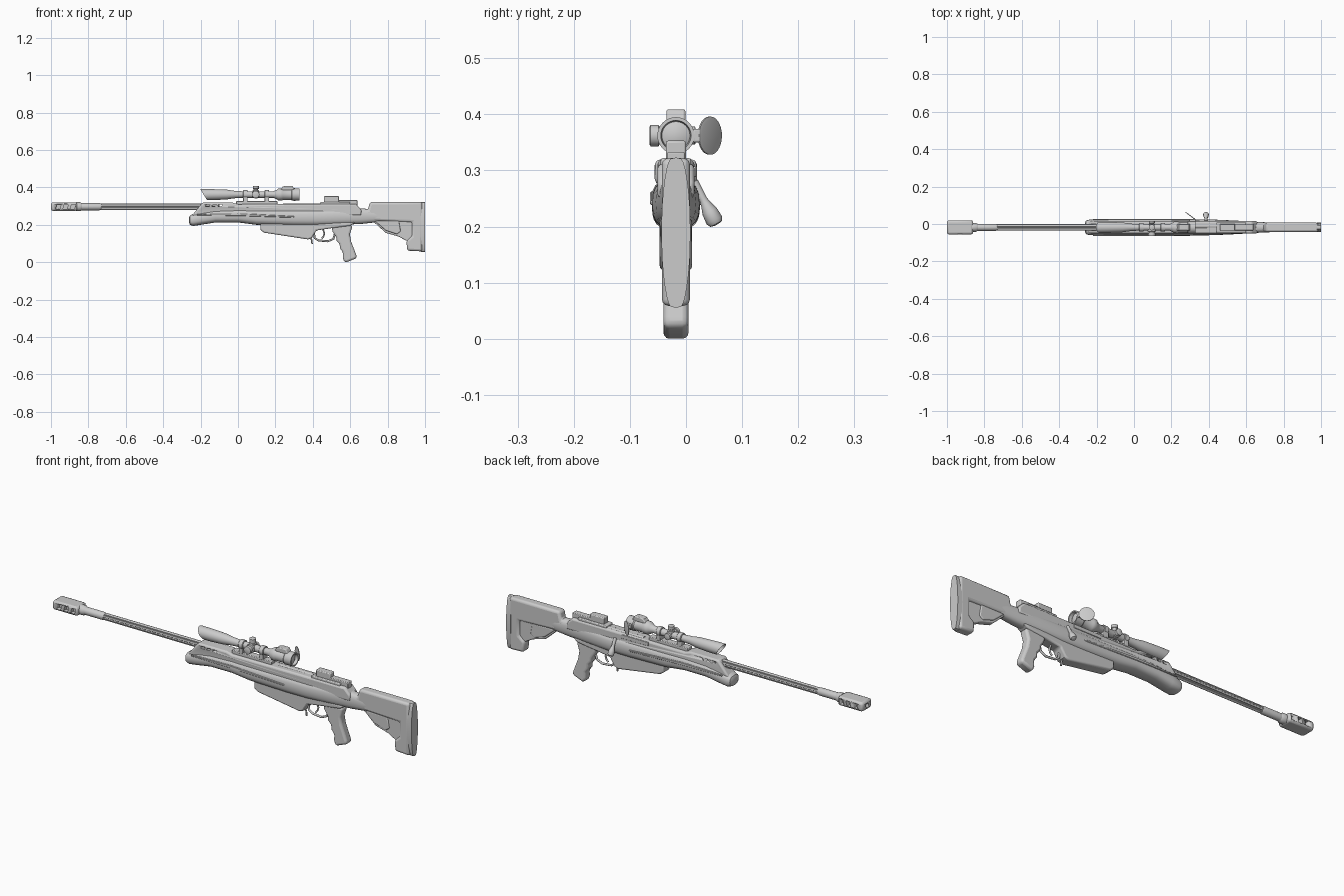
import bpy, bmesh, math
from mathutils import Vector

if "Cube" in bpy.data.objects:
    bpy.data.objects.remove(bpy.data.objects["Cube"])

C = -0.018          # centre plane of the rifle in y
SZ = 0.362          # scope axis height
BZ = 0.297          # barrel axis height

grey = bpy.data.materials.new("gunmetal_grey")
grey.diffuse_color = (0.6, 0.6, 0.6, 1)
grey.use_nodes = True
grey.node_tree.nodes["Principled BSDF"].inputs["Base Color"].default_value = grey.diffuse_color


def finish(name, bm, bevel=0, segs=3, angle=35):
    bmesh.ops.recalc_face_normals(bm, faces=bm.faces)
    me = bpy.data.meshes.new(name)
    bm.to_mesh(me)
    bm.free()
    me.shade_smooth()
    me.set_sharp_from_angle(angle=math.radians(angle))
    me.materials.append(grey)
    ob = bpy.data.objects.new(name, me)
    bpy.context.collection.objects.link(ob)
    if bevel:
        m = ob.modifiers.new("bevel", 'BEVEL')
        m.width, m.segments, m.limit_method = bevel, segs, 'ANGLE'
        m.angle_limit = math.radians(40)
    return ob


def prism(name, pts, hw, bevel=0, segs=3, y=C):
    """Side outline (x, z) extruded across y."""
    bm = bmesh.new()
    f = bm.faces.new([bm.verts.new((x, y - hw, z)) for x, z in pts])
    r = bmesh.ops.extrude_face_region(bm, geom=[f])
    verts = [v for v in r['geom'] if isinstance(v, bmesh.types.BMVert)]
    bmesh.ops.translate(bm, verts=verts, vec=(0, 2 * hw, 0))
    return finish(name, bm, bevel, segs)


def box(name, x0, x1, z0, z1, hw, bevel=0, y=C):
    return prism(name, [(x0, z0), (x1, z0), (x1, z1), (x0, z1)], hw, bevel, 2, y)


def bridge(bm, rings, cap=True):
    n = len(rings[0])
    for a, b in zip(rings, rings[1:]):
        for i in range(n):
            j = (i + 1) % n
            bm.faces.new((a[i], a[j], b[j], b[i]))
    if cap:
        bm.faces.new(rings[0])
        bm.faces.new(rings[-1])


def lathe(name, origin, axis, prof, n=24, flute=0, slant=0):
    """Profile (distance, radius) spun about an axis; slant shears the front end."""
    bm = bmesh.new()
    q = Vector((0, 0, 1)).rotation_difference(Vector(axis).normalized())
    rings = []
    for t, r in prof:
        ring = []
        for i in range(n):
            a = 2 * math.pi * i / n
            rr = r - (flute if i % 4 == 0 else 0)
            p = Vector(origin) + q @ Vector((rr * math.cos(a), rr * math.sin(a), t))
            if slant and p.x < -0.1:
                p.x -= (p.z - origin[2]) * slant
            ring.append(bm.verts.new(p))
        rings.append(ring)
    bridge(bm, rings)
    return finish(name, bm)


def loft(name, stations, n=20, power=0.75):
    """Rounded sections (x, bottom, top, half width) joined along x."""
    bm = bmesh.new()
    rings = []
    for x, z0, z1, hw in stations:
        ring = []
        for i in range(n):
            a = 2 * math.pi * i / n
            c, s = math.cos(a), math.sin(a)
            ring.append(bm.verts.new((
                x, C + hw * math.copysign(abs(c) ** power, c),
                (z0 + z1) / 2 + (z1 - z0) / 2 * math.copysign(abs(s) ** power, s))))
        rings.append(ring)
    bridge(bm, rings)
    return finish(name, bm)


def tube(name, pts, r):
    cu = bpy.data.curves.new(name, 'CURVE')
    cu.dimensions, cu.bevel_depth, cu.bevel_resolution = '3D', r, 2
    cu.use_fill_caps = True
    sp = cu.splines.new('POLY')
    sp.points.add(len(pts) - 1)
    for p, (x, z) in zip(sp.points, pts):
        p.co = (x, C, z, 1)
    cu.materials.append(grey)
    bpy.context.collection.objects.link(bpy.data.objects.new(name, cu))


def cut(target, cutter):
    cutter.hide_render = True
    cutter.hide_set(True)
    m = target.modifiers.new("cut", 'BOOLEAN')
    m.operation, m.object, m.solver = 'DIFFERENCE', cutter, 'EXACT'


# Barrel: fluted tube with a thicker collar
lathe("barrel", (0, C, BZ), (1, 0, 0), [(-0.75, .017), (-0.1, .018)], 32, .004)
lathe("barrel_collar", (0, C, BZ), (1, 0, 0),
      [(-0.86, .019), (-0.74, .019), (-0.73, .016)])

# Muzzle brake: wide block with side ports and a bore
brake = box("muzzle_brake", -1.0, -0.86, BZ - .023, BZ + .023, .038, .011)
lathe("brake_ring", (0, C, BZ), (1, 0, 0), [(-.865, .024), (-.845, .024), (-.835, .019)])
for i in range(3):
    x = -0.975 + i * .039
    for s in (-1, 1):
        cut(brake, prism("port_cutter", [(x, BZ - .013), (x + .022, BZ - .013),
            (x + .029, BZ + .013), (x + .007, BZ + .013)], .014, y=C + s * .03))
cut(brake, lathe("bore_cutter", (-1.01, C, BZ), (1, 0, 0), [(0, .01), (.06, .01)], 16))

# Rounded lower body running from the fore-end beak into the stock
loft("lower_body", [(-.262, .212, .24, .024), (-.257, .2, .25, .036), (-.24, .194, .258, .041),
     (-.2, .2, .268, .043), (-.12, .213, .28, .043), (0, .213, .285, .043),
     (.1, .2, .285, .043), (.3, .195, .285, .043), (.42, .195, .285, .042),
     (.55, .2, .288, .036), (.66, .205, .288, .029), (.75, .215, .28, .025)])

# Upper receiver and barrel shroud with vent slots
upper = prism("upper_receiver", [(-.25, .245), (-.19, .319), (-.03, .319), (0, .31), (.46, .312),
              (.63, .312), (.66, .28), (.66, .25)], .033, .009)
for i in range(3):
    x = -.175 + i * .034
    cut(upper, prism("vent_cutter", [(x, .298), (x + .018, .298), (x + .026, .309),
                                     (x + .008, .309)], .06))

# Long side ribs
for s in (-1, 1):
    prism("side_rib", [(-.22, .258), (0, .262), (.3, .246), (.3, .238), (0, .248), (-.22, .25)],
          .0035, .002, 1, C + s * .0425)

# Rear cheek block and low rail
box("cheek_block", .46, .54, .3, .353, .018, .004)
box("rear_rail", .53, .638, .3, .333, .016, .003)
box("rear_rail_step", .44, .6, .3, .322, .027, .004)

# Stock frame, its thin filler web and the butt pad
prism("stock", [(.58, .208), (.58, .3), (.635, .3), (.665, .28), (.695, .28), (.705, .322),
      (.985, .322), (.985, .058), (.905, .062), (.9, .115), (.93, .14), (.93, .215), (.72, .222)],
      .025, .012)
prism("stock_web", [(.71, .23), (.79, .157), (.86, .137), (.9, .115), (.95, .115), (.95, .23)],
      .015, .005)
prism("stock_web_pad", [(.73, .222), (.79, .17), (.85, .15), (.87, .165), (.86, .222)], .02, .005)
bm = bmesh.new()
rings = []
for x in (.975, 1.0):
    ring = []
    for i in range(28):
        a = 2 * math.pi * i / 28
        c, s = math.cos(a), math.sin(a)
        z = .189 + .134 * math.copysign(abs(s) ** .7, s)
        w = .019 + .007 * math.sin(math.pi * min(1, max(0, (z - .055) / .27)))
        ring.append(bm.verts.new((x, C + w * math.copysign(abs(c) ** .45, c), z)))
    rings.append(ring)
bridge(bm, rings)
finish("butt_pad", bm)

# Wedge magazine housing
prism("magazine_housing", [(.12, .22), (.12, .172), (.14, .158), (.375, .122), (.395, .13),
      (.42, .17), (.5, .182), (.6, .195), (.63, .215)], .029, .008)

# Trigger, guard and magazine catch
tube("trigger_guard", [(.405, .165), (.41, .13), (.43, .117), (.48, .112), (.51, .125), (.52, .16)], .0055)
tube("trigger", [(.455, .175), (.462, .155), (.457, .138), (.447, .128)], .0045)
tube("magazine_catch", [(.385, .14), (.395, .115), (.396, .097)], .004)

# Pistol grip with finger swells
prism("pistol_grip", [(.5, .2), (.505, .165), (.525, .135), (.527, .115), (.545, .095),
      (.545, .075), (.562, .052), (.56, .025), (.567, .003), (.58, 0), (.635, .022), (.632, .04),
      (.605, .11), (.598, .15), (.61, .185), (.61, .2)], .0225, .011)

# Bolt handle with knob, and the bolt body
d = Vector((0, .036, -.068))
lathe("bolt_handle", (.385, .014, .28), d, [(0, .008), (.035, .007), (.045, .009), (.06, .014),
      (.078, .0155), (.085, .012), (.087, .004)], 16)
lathe("bolt_body", (.24, C + .008, .298), (1, 0, 0), [(0, .017), (.21, .017), (.215, .012)], 20)
box("ejection_port_cover", .2, .35, .288, .307, .003, .002, C + .033)

# Scope base rail and rings
box("scope_base", -.01, .21, .305, .327, .017, .003)
for x in (.04, .155):
    box("scope_ring_foot", x - .012, x + .012, .32, .35, .018, .003)
    lathe("scope_ring", (x, C, SZ), (1, 0, 0), [(-.012, .021), (-.01, .023), (.01, .023), (.012, .021)])

# Scope body with slanted sunshade and recessed ends
lathe("scope_body", (0, C, SZ), (1, 0, 0), [(-.13, .004), (-.13, .026), (-.184, .0275), (-.184, .0295),
      (-.14, .0295), (-.06, .026), (-.02, .02), (.02, .0175), (.19, .0175), (.205, .024), (.215, .031),
      (.235, .032), (.24, .029), (.285, .029), (.29, .033), (.33, .033), (.33, .027), (.315, .025),
      (.32, .014), (.321, .002)], 32, slant=.62)

# Scope turrets: top, left and right
turret = [(0, .018), (.022, .018), (.024, .013), (.029, .013), (.031, .016), (.045, .016), (.047, .013)]
lathe("top_turret", (.095, C, SZ), (0, 0, 1), turret)
lathe("left_turret", (.095, C, SZ), (0, -1, 0), [(t, r * 1.2) for t, r in turret])
lathe("right_turret", (.095, C, SZ), (0, 1, 0), [(t * .75, r) for t, r in turret])

# Eyepiece knob and flipped open lens cap
prism("eyepiece_knob", [(.225, .385), (.24, .405), (.255, .409), (.29, .409), (.305, .385)], .017, .004)
box("cap_hinge", .295, .33, SZ - .012, SZ + .012, .007, .003, .019)
lathe("lens_cap", (.302, .0425, SZ), (.6, .8, 0), [(-.0015, .03), (-.0015, .034), (.0015, .034), (.003, .028)], 28)
